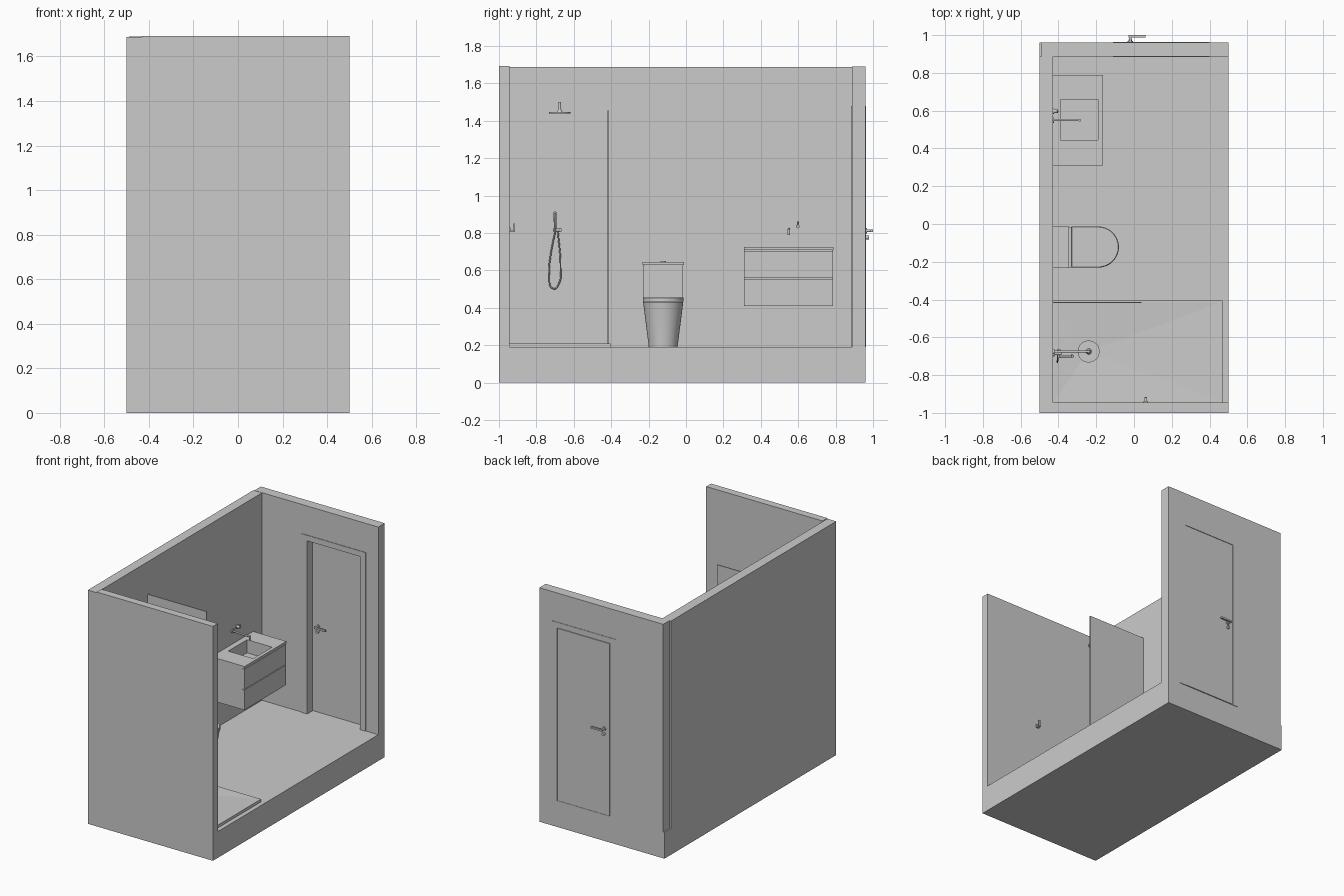
import bpy, bmesh, math
from mathutils import Vector

if "Cube" in bpy.data.objects:
    bpy.data.objects.remove(bpy.data.objects["Cube"])


def finish(name, bm, smooth=False):
    bmesh.ops.recalc_face_normals(bm, faces=bm.faces)
    me = bpy.data.meshes.new(name)
    bm.to_mesh(me)
    bm.free()
    ob = bpy.data.objects.new(name, me)
    bpy.context.collection.objects.link(ob)
    if smooth:
        bpy.ops.object.select_all(action='DESELECT')
        ob.select_set(True)
        bpy.context.view_layer.objects.active = ob
        bpy.ops.object.shade_smooth_by_angle(angle=math.radians(35))
    return ob


def box(name, x, y, z):
    bm = bmesh.new()
    bmesh.ops.create_cube(bm, size=1)
    for v in bm.verts:
        v.co = [a[0] if c < 0 else a[1] for c, a in zip(v.co, (x, y, z))]
    return finish(name, bm)


def loft(name, rings, smooth=False):
    bm = bmesh.new()
    vs = [[bm.verts.new(p) for p in r] for r in rings]
    n = len(vs[0])
    for a, b in zip(vs, vs[1:]):
        for i in range(n):
            j = (i + 1) % n
            bm.faces.new((a[i], a[j], b[j], b[i]))
    bm.faces.new(vs[0])
    bm.faces.new(vs[-1])
    return finish(name, bm, smooth)


def rod(name, a, b, r, r2=None, n=24):
    a, b = Vector(a), Vector(b)
    q = (b - a).to_track_quat('Z', 'Y')
    ring = lambda c, s: [c + q @ Vector((s * math.cos(t), s * math.sin(t), 0))
                         for t in (2 * math.pi * i / n for i in range(n))]
    return loft(name, [ring(a, r), ring(b, r if r2 is None else r2)], True)


def tube(name, pts, r):
    cu = bpy.data.curves.new(name, 'CURVE')
    cu.dimensions = '3D'
    cu.bevel_depth, cu.bevel_resolution, cu.use_fill_caps = r, 3, True
    sp = cu.splines.new('BEZIER')
    sp.bezier_points.add(len(pts) - 1)
    for bp, p in zip(sp.bezier_points, pts):
        bp.co = p
        bp.handle_left_type = bp.handle_right_type = 'AUTO'
    ob = bpy.data.objects.new(name, cu)
    bpy.context.collection.objects.link(ob)


def portal(name, x, hole, y, top, hole_top, z0=0.19):
    # panel with a door-shaped opening, extruded along y
    p = [(x[0], z0), (x[0], top), (x[1], top), (x[1], z0),
         (hole[1], z0), (hole[1], hole_top), (hole[0], hole_top), (hole[0], z0)]
    return loft(name, [[(a, yy, b) for a, b in p] for yy in y])


# room shell
box("floor_slab", (-.5, .5), (-1, .96), (0, .19))
box("left_wall", (-.5, -.43), (-1, .887), (.19, 1.688))
box("front_wall", (-.43, .5), (-1, -.945), (.19, 1.693))
portal("back_wall", (-.49, .5), (-.065, .355), (.887, .96), 1.69, 1.44)

# door with casings on both faces
portal("inner_casing", (-.11, .4), (-.065, .355), (.883, .888), 1.48, 1.44)
portal("outer_casing", (-.11, .4), (-.065, .355), (.959, .963), 1.48, 1.44)
box("door_leaf", (-.063, .353), (.942, .963), (.193, 1.437))
for side, y0, d in (("outer", .963, 1), ("inner", .942, -1)):
    rod(side + "_handle_rose", (-.02, y0, .812), (-.02, y0 + d * .005, .812), .014)
    rod(side + "_handle_neck", (-.02, y0, .812), (-.02, y0 + d * .034, .812), .007)
    ys = sorted((y0 + d * .024, y0 + d * .037))
    box(side + "_handle_lever", (-.028, .062), ys, (.806, .818))
    rod(side + "_lock_rose", (-.02, y0, .776), (-.02, y0 + d * .015, .776), .01)

# shower tray with a shallow fall towards the drain
bm = bmesh.new()
X, Y = (-.43, .468), (-.945, -.405)
low, rim, inner = [], [], []
for i, j in ((0, 0), (1, 0), (1, 1), (0, 1)):
    low.append(bm.verts.new((X[i], Y[j], .185)))
    rim.append(bm.verts.new((X[i], Y[j], .21)))
    inner.append(bm.verts.new((X[i] + (.01, -.01)[i], Y[j] + (.01, -.01)[j], .21)))
drain = bm.verts.new((-.24, -.675, .197))
for i in range(4):
    j = (i + 1) % 4
    bm.faces.new((low[i], low[j], rim[j], rim[i]))
    bm.faces.new((rim[i], rim[j], inner[j], inner[i]))
    bm.faces.new((inner[i], inner[j], drain))
bm.faces.new(low)
finish("shower_tray", bm)
box("glass_screen", (-.43, .04), (-.419, -.412), (.205, 1.455))

# overhead shower
rod("shower_arm_rose", (-.43, -.675, 1.495), (-.422, -.675, 1.495), .014)
rod("shower_arm", (-.43, -.675, 1.495), (-.24, -.675, 1.495), .006)
rod("shower_drop", (-.24, -.675, 1.501), (-.24, -.675, 1.455), .007)
rod("shower_joint", (-.24, -.675, 1.46), (-.24, -.675, 1.444), .009, .016)
rod("shower_head", (-.24, -.675, 1.439), (-.24, -.675, 1.446), .058, n=40)

# hand shower with mixer and hose
rod("mixer_rose", (-.43, -.685, .818), (-.422, -.685, .818), .016)
rod("mixer_body", (-.43, -.685, .818), (-.385, -.685, .818), .009)
rod("hand_shower_cradle", (-.398, -.665, .815), (-.398, -.71, .815), .008)
rod("hand_shower_stick", (-.402, -.7, .8), (-.325, -.7, .91), .006, .008)
tube("shower_hose", [(-.402, -.7, .805), (-.405, -.724, .68), (-.405, -.731, .58),
                     (-.405, -.708, .502), (-.405, -.679, .53), (-.405, -.671, .62),
                     (-.405, -.685, .81)], .004)

# hook on the front wall
box("hook_plate", (.05, .075), (-.945, -.938), (.805, .83))
box("hook_arm", (.055, .07), (-.94, -.915), (.806, .814))
box("hook_tip", (.055, .07), (-.921, -.915), (.806, .852))


def d_ring(back, front, hw, z, n=28, yc=-.122):
    # D-shaped outline: straight back, rounded front
    cx = front - hw
    arc = [(cx + hw * math.cos(t), yc + hw * math.sin(t), z)
           for t in (-math.pi / 2 + math.pi * i / n for i in range(n + 1))]
    return [(back, yc - hw, z)] + arc + [(back, yc + hw, z)]


# toilet
loft("toilet_bowl", [d_ring(-.43, -.115, .077, .19), d_ring(-.43, -.11, .083, .24),
                     d_ring(-.43, -.098, .096, .34), d_ring(-.43, -.084, .107, .43)], True)
loft("toilet_seat", [d_ring(-.33, -.08, .109, .433), d_ring(-.33, -.08, .109, .443)], True)
loft("toilet_lid", [d_ring(-.33, -.08, .109, .445), d_ring(-.33, -.08, .109, .452),
                    d_ring(-.328, -.084, .105, .456)], True)
box("toilet_cistern", (-.43, -.348), (-.229, -.015), (.425, .626))
box("cistern_lid", (-.43, -.343), (-.232, -.012), (.629, .644))
box("cistern_lid_core", (-.43, -.352), (-.225, -.019), (.62, .635))
rod("flush_button", (-.388, -.122, .64), (-.388, -.122, .651), .014)

# vanity unit with sunken basin
carcass = box("vanity_carcass", (-.43, -.18), (.31, .785), (.41, .708))
top = box("vanity_top", (-.43, -.165), (.31, .788), (.708, .725))
cut = box("basin_cutter", (-.39, -.19), (.445, .66), (.63, .8))
cut.hide_render = True
for ob in (carcass, top):
    m = ob.modifiers.new("basin", 'BOOLEAN')
    m.object, m.operation, m.solver = cut, 'DIFFERENCE', 'EXACT'
    bpy.ops.object.select_all(action='DESELECT')
    ob.select_set(True)
    bpy.context.view_layer.objects.active = ob
    bpy.ops.object.modifier_apply(modifier=m.name)
bpy.data.objects.remove(cut)
for i, z in enumerate(((.41, .554), (.559, .704))):
    box("drawer_front_%d" % (i + 1), (-.18, -.166), (.31, .785), z)
rod("basin_drain", (-.29, .5525, .628), (-.29, .5525, .633), .014)

# wall-mounted basin tap
rod("tap_rose", (-.43, .55, .82), (-.423, .55, .82), .015)
rod("tap_spout", (-.43, .55, .82), (-.285, .55, .815), .006)
rod("tap_outlet", (-.288, .55, .822), (-.288, .55, .79), .007)
rod("tap_lever_rose", (-.43, .597, .835), (-.423, .597, .835), .014)
rod("tap_lever_hub", (-.43, .597, .835), (-.402, .597, .835), .01)
rod("tap_lever", (-.406, .597, .835), (-.402, .597, .862), .004)
